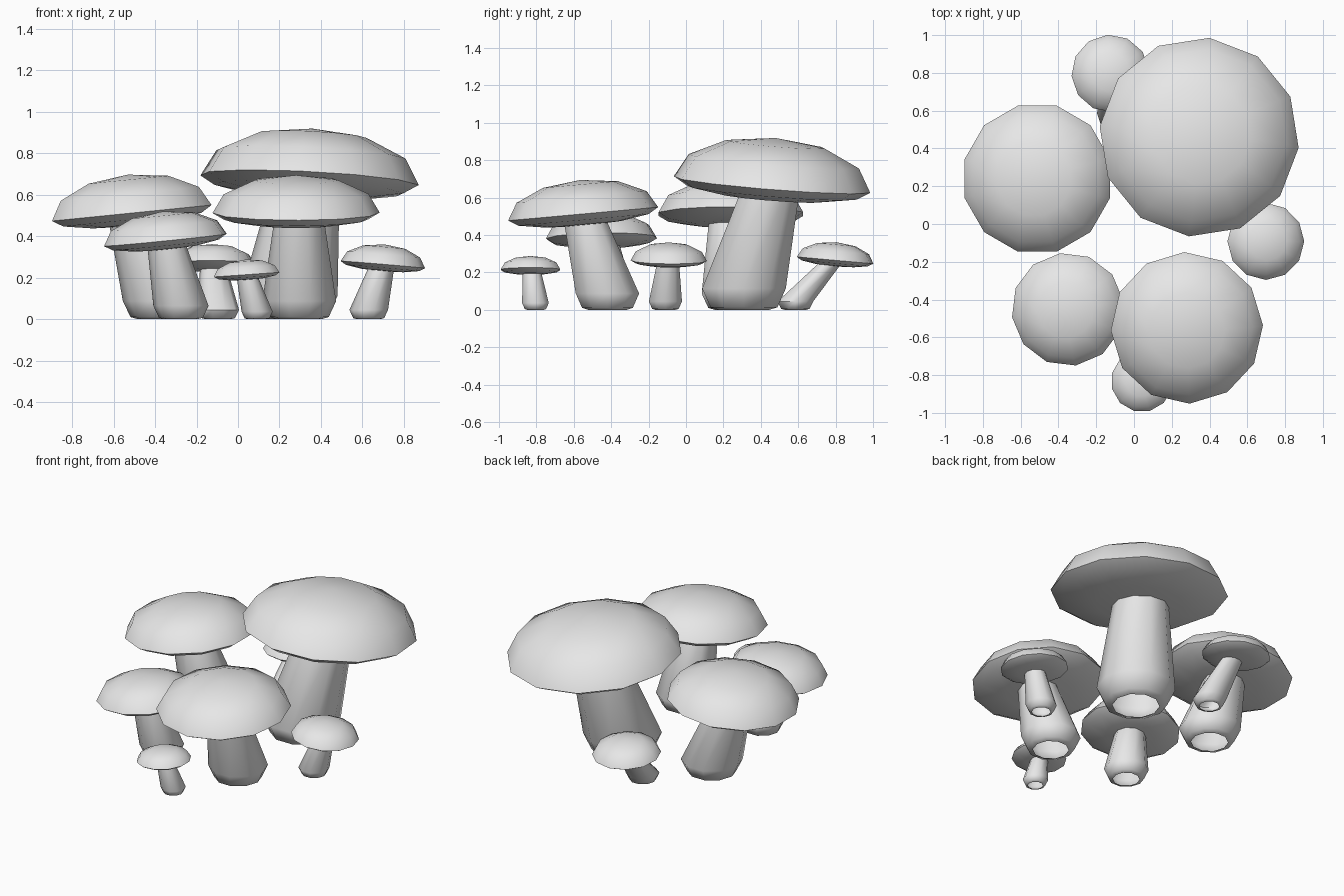
import bpy, bmesh, math
from mathutils import Vector, Matrix

cube = bpy.data.objects.get("Cube")
if cube:
    bpy.data.objects.remove(cube, do_unlink=True)

grey = bpy.data.materials.new("plain_grey")
grey.use_nodes = True
grey.diffuse_color = (0.8, 0.8, 0.8, 1)
grey.node_tree.nodes["Principled BSDF"].inputs["Base Color"].default_value = (0.8, 0.8, 0.8, 1)


def ring(bm, center, radius, sides, turn=0):
    return [bm.verts.new((center[0] + radius * math.cos(turn + math.tau * i / sides),
                          center[1] + radius * math.sin(turn + math.tau * i / sides),
                          center[2])) for i in range(sides)]


def bridge(bm, low, high):
    n = len(low)
    for i in range(n):
        j = (i + 1) % n
        bm.faces.new((low[i], low[j], high[j], high[i]))


def finish(bm, name):
    mesh = bpy.data.meshes.new(name)
    bm.to_mesh(mesh)
    bm.free()
    mesh.materials.append(grey)
    obj = bpy.data.objects.new(name, mesh)
    bpy.context.collection.objects.link(obj)
    bpy.ops.object.select_all(action='DESELECT')
    obj.select_set(True)
    bpy.context.view_layer.objects.active = obj
    bpy.ops.object.shade_smooth_by_angle(angle=math.radians(50))
    return obj


# Flattened dome with a shallow bulging underside, tilted at its rim
def make_cap(name, center, radius, height, slope, turn):
    bm = bmesh.new()
    depth = radius * 0.16
    rings = []
    for step in range(-2, 3):
        a = math.radians(30 * step)
        z = math.sin(a) * (height if step > 0 else depth)
        rings.append(ring(bm, (0, 0, z), radius * math.cos(a), 12, math.radians(turn)))
    for low, high in zip(rings, rings[1:]):
        bridge(bm, low, high)
    top = bm.verts.new((0, 0, height))
    bottom = bm.verts.new((0, 0, -depth))
    for i in range(12):
        j = (i + 1) % 12
        bm.faces.new((rings[-1][i], rings[-1][j], top))
        bm.faces.new((rings[0][j], rings[0][i], bottom))
    normal = Vector((-slope[0], -slope[1], 1))
    tilt = Vector((0, 0, 1)).rotation_difference(normal).to_matrix().to_4x4()
    bm.transform(Matrix.Translation(center) @ tilt)
    finish(bm, name)


# Leaning tube, open below, with a swollen foot
def make_stem(name, foot, head, foot_radius, head_radius):
    bm = bmesh.new()
    x, y = foot
    knee = head[2] * 0.17
    levels = [((x, y, 0), foot_radius * 0.6),
              ((x, y, knee * 0.12), foot_radius * 0.8),
              ((x, y, knee), foot_radius),
              (head, head_radius)]
    rings = [ring(bm, c, r, 10) for c, r in levels]
    for low, high in zip(rings, rings[1:]):
        bridge(bm, low, high)
    finish(bm, name)


# name, cap center, cap radius, dome height, rim slope, turn, foot, head xy, foot and head radius
mushrooms = [
    ("tall_back", (.345, .46, .67), .53, .25, (-.052, -.08), -6, (.245, .31), (.33, .46), .235, .16),
    ("wide_front", (.28, -.55, .513), .403, .182, (0, .09), 2, (.295, -.42), (.295, -.55), .178, .115),
    ("wide_left", (-.512, .24, .512), .4, .186, (.1, 0), 15, (-.37, .26), (-.51, .24), .185, .12),
    ("middle_left", (-.35, -.452, .382), .3, .138, (.1, .015), 8, (-.275, -.4), (-.35, -.45), .133, .09),
    ("small_back", (-.125, .797, .265), .206, .097, (0, -.09), 4, (-.095, .585), (-.12, .785), .1, .062),
    ("small_right", (.698, -.092, .263), .204, .098, (-.085, -.01), 0, (.63, -.11), (.695, -.095), .093, .06),
    ("small_front", (.042, -.831, .215), .164, .073, (.07, 0), 15, (.092, -.805), (.042, -.825), .075, .05),
]

for name, center, radius, height, slope, turn, foot, head, foot_r, head_r in mushrooms:
    make_cap(name + "_cap", center, radius, height, slope, turn)
    make_stem(name + "_stem", foot, (head[0], head[1], center[2]), foot_r, head_r)
